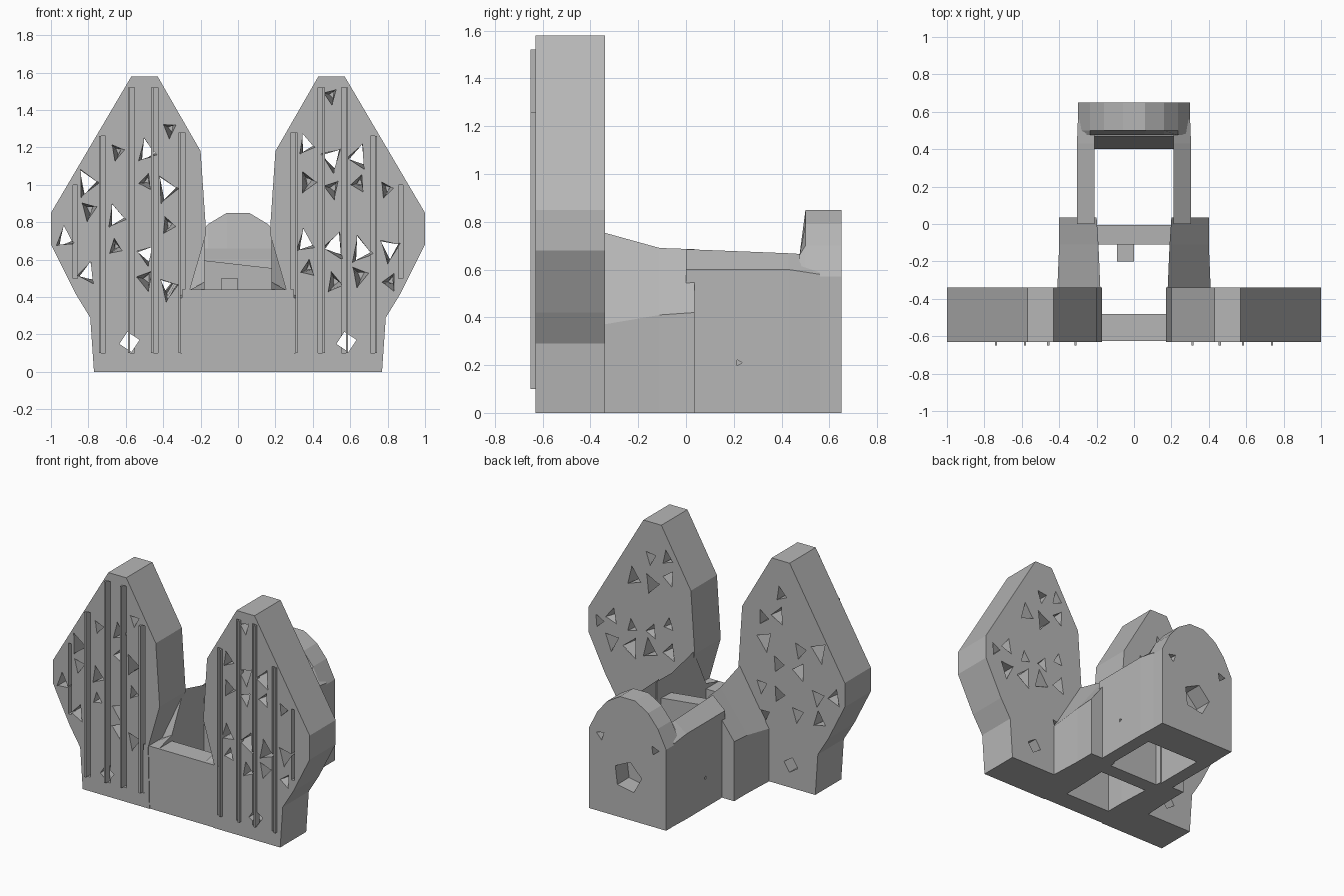
import bpy, bmesh, math, random
from mathutils import Vector

if "Cube" in bpy.data.objects:
    bpy.data.objects.remove(bpy.data.objects["Cube"])

GREY = (0.47, 0.47, 0.47, 1)
stone = bpy.data.materials.new("plain_grey")
stone.use_nodes = True
stone.diffuse_color = GREY
stone.node_tree.nodes["Principled BSDF"].inputs["Base Color"].default_value = GREY


def add_loft(bm, sections):
    """Closed solid through matching rings of points."""
    rings = [[bm.verts.new(p) for p in ring] for ring in sections]
    faces = [bm.faces.new(rings[0]), bm.faces.new(rings[-1])]
    for a, b in zip(rings, rings[1:]):
        for i in range(len(a)):
            j = (i + 1) % len(a)
            faces.append(bm.faces.new((a[i], a[j], b[j], b[i])))
    bmesh.ops.recalc_face_normals(bm, faces=faces)


def finish(name, bm):
    mesh = bpy.data.meshes.new(name)
    bm.to_mesh(mesh)
    bm.free()
    mesh.materials.append(stone)
    ob = bpy.data.objects.new(name, mesh)
    bpy.context.collection.objects.link(ob)
    return ob


def loft(name, sections):
    bm = bmesh.new()
    add_loft(bm, sections)
    return finish(name, bm)


def at_y(y, outline, side=1):
    return [(side * x, y, z) for x, z in outline]


def box_rings(x0, x1, y0, y1, z0, z1):
    return [at_y(y, [(x0, z0), (x1, z0), (x1, z1), (x0, z1)]) for y in (y0, y1)]


def polygon(x, z, r, n, turn=0.0, stretch=1.0):
    angles = [turn + math.tau * i / n for i in range(n)]
    return [(x + r * math.cos(a), z + r * stretch * math.sin(a)) for a in angles]


def cut(ob, bm):
    """Subtract the solids in bm from the object."""
    cutter = finish("cutter", bm)
    cutter.hide_render = True
    mod = ob.modifiers.new("openings", "BOOLEAN")
    mod.operation = "DIFFERENCE"
    mod.solver = "EXACT"
    mod.use_self = True
    mod.object = cutter
    bpy.context.view_layer.objects.active = ob
    bpy.ops.object.modifier_apply(modifier=mod.name)
    bpy.data.objects.remove(cutter)


# Tall pierced panels
FRONT, BACK = -0.64, -0.34
PANEL = [(0.25, 0), (0.77, 0), (0.79, 0.29), (0.87, 0.42), (1, 0.68), (1, 0.85),
         (0.57, 1.58), (0.43, 1.58), (0.2, 1.18), (0.17, 0.74), (0.26, 0.43)]
GROOVES = [0.295, 0.44, 0.565, 0.72, 0.87]
COLUMNS = [0.24, 0.37, 0.5, 0.645, 0.8, 0.92]


def inside(x, z, margin):
    """True if the point lies in the panel, clear of its rim."""
    hit = False
    for (ax, az), (bx, bz) in zip(PANEL, PANEL[1:] + PANEL[:1]):
        a, d = Vector((ax, az)), Vector((bx - ax, bz - az))
        p = Vector((x, z)) - a
        t = min(1, max(0, p.dot(d) / d.dot(d)))
        if (p - d * t).length < margin:
            return False
        if (az > z) != (bz > z) and x < ax + (z - az) * d.x / d.y:
            hit = not hit
    return hit


def groove_span(x):
    zs = [i * 0.02 for i in range(5, 79) if inside(x, i * 0.02, 0.03)]
    return zs[0], zs[-1]


for side, label in ((1, "left"), (-1, "right")):
    rng = random.Random(7 + side)
    panel = loft(label + "_pierced_panel",
                 [at_y(FRONT + 0.01, PANEL, side), at_y(BACK, PANEL, side)])
    bm = bmesh.new()
    # narrow upright grooves in the front
    for gx in GROOVES:
        low, high = groove_span(gx)
        add_loft(bm, box_rings(side * gx - 0.012, side * gx + 0.012,
                               FRONT - 0.1, FRONT + 0.07, low, high))
    # slanted rows of three-sided openings, some through and some blind
    for c, cx in enumerate(COLUMNS):
        for k in range(-8, 12):
            x = cx + rng.uniform(-0.015, 0.015)
            z = side * cx + 0.165 * k + rng.uniform(-0.03, 0.03)
            if not inside(x, z, 0.065) or z < 0.36:
                continue
            turn, r = rng.uniform(0, math.tau), rng.uniform(0.05, 0.068)
            kind = (c + k) % 3
            start = FRONT - 0.05 if kind != 1 else BACK - 0.13
            end = BACK + 0.05 if kind != 2 else FRONT + 0.14
            near = r * (0.3 if kind == 1 else 1)
            far = r * (0.3 if kind == 2 else 1)
            add_loft(bm, [
                at_y(start, polygon(side * x, z, near, 3, turn, 1.3)),
                at_y(end, polygon(side * x + 0.01, z + 0.01, far, 3, turn + 0.25, 1.3))])
    # low kite-shaped opening
    kite = polygon(side * 0.58, 0.16, 0.055, 4, 0.2)
    add_loft(bm, [at_y(FRONT - 0.05, kite), at_y(BACK + 0.05, kite)])
    cut(panel, bm)

    # thin ridges standing proud along the grooves
    bm = bmesh.new()
    for gx in GROOVES[:-1]:
        low, high = groove_span(gx)
        x = side * (gx + 0.018)
        add_loft(bm, box_rings(x - 0.006, x + 0.006, -0.65, -0.60, low, high))
    finish(label + "_panel_ridges", bm)

    # Side walls, wide in the middle and narrower behind
    def wall(y, inner, outer, low, high):
        return at_y(y, [(inner, 0), (outer, 0), (outer, low), (inner, high)], side)

    loft(label + "_middle_wall", [
        wall(-0.62, 0.18, 0.4, 0.36, 0.44), wall(-0.48, 0.18, 0.4, 0.36, 0.48),
        wall(-0.345, 0.18, 0.41, 0.37, 0.755), wall(-0.11, 0.19, 0.4, 0.41, 0.69),
        wall(0.035, 0.2, 0.4, 0.42, 0.685)])
    rear = loft(label + "_rear_wall", [
        wall(0.0, 0.21, 0.305, 0.6, 0.685), wall(0.43, 0.21, 0.305, 0.6, 0.668),
        wall(0.56, 0.21, 0.3, 0.58, 0.66)])
    bm = bmesh.new()
    add_loft(bm, [[(side * x, 0.22 + p, 0.21 + q) for p, q in polygon(0, 0, 0.015, 3)]
                  for x in (0.27, 0.35)])
    cut(rear, bm)

# Cross walls of the base
loft("front_wall", box_rings(-0.3, 0.3, -0.625, -0.48, 0, 0.44))
loft("middle_cross_wall", [
    at_y(y, [(-0.22, 0), (0.22, 0), (0.22, 0.55), (-0.22, 0.6)]) for y in (-0.11, -0.005)])
loft("small_tab", box_rings(-0.09, 0.0, -0.2, -0.1, 0.42, 0.5))
loft("inner_ramp", [[(x, 0.4, 0), (x, 0.52, 0), (x, 0.52, 0.6), (x, 0.47, 0.6)]
                    for x in (-0.22, 0.22)])

# Arched rear wall with its openings
half = [(0.3, 0), (0.3, 0.57), (0.235, 0.7), (0.16, 0.79), (0.06, 0.85)]
arch = half + [(-x, z) for x, z in reversed(half)]
rear_arch = loft("rear_arch", [
    at_y(0.475, [(x, min(z, 0.66)) for x, z in arch]),
    at_y(0.5, arch), at_y(0.65, arch)])
bm = bmesh.new()
for outline, depth in ((polygon(0, 0.3, 0.11, 5, 0.5), 0.14),
                       (polygon(0.21, 0.54, 0.035, 3, 0.3), 0.06),
                       (polygon(-0.21, 0.54, 0.035, 3, 0.9), 0.06)):
    add_loft(bm, [at_y(0.65 - depth, outline), at_y(0.7, outline)])
cut(rear_arch, bm)
